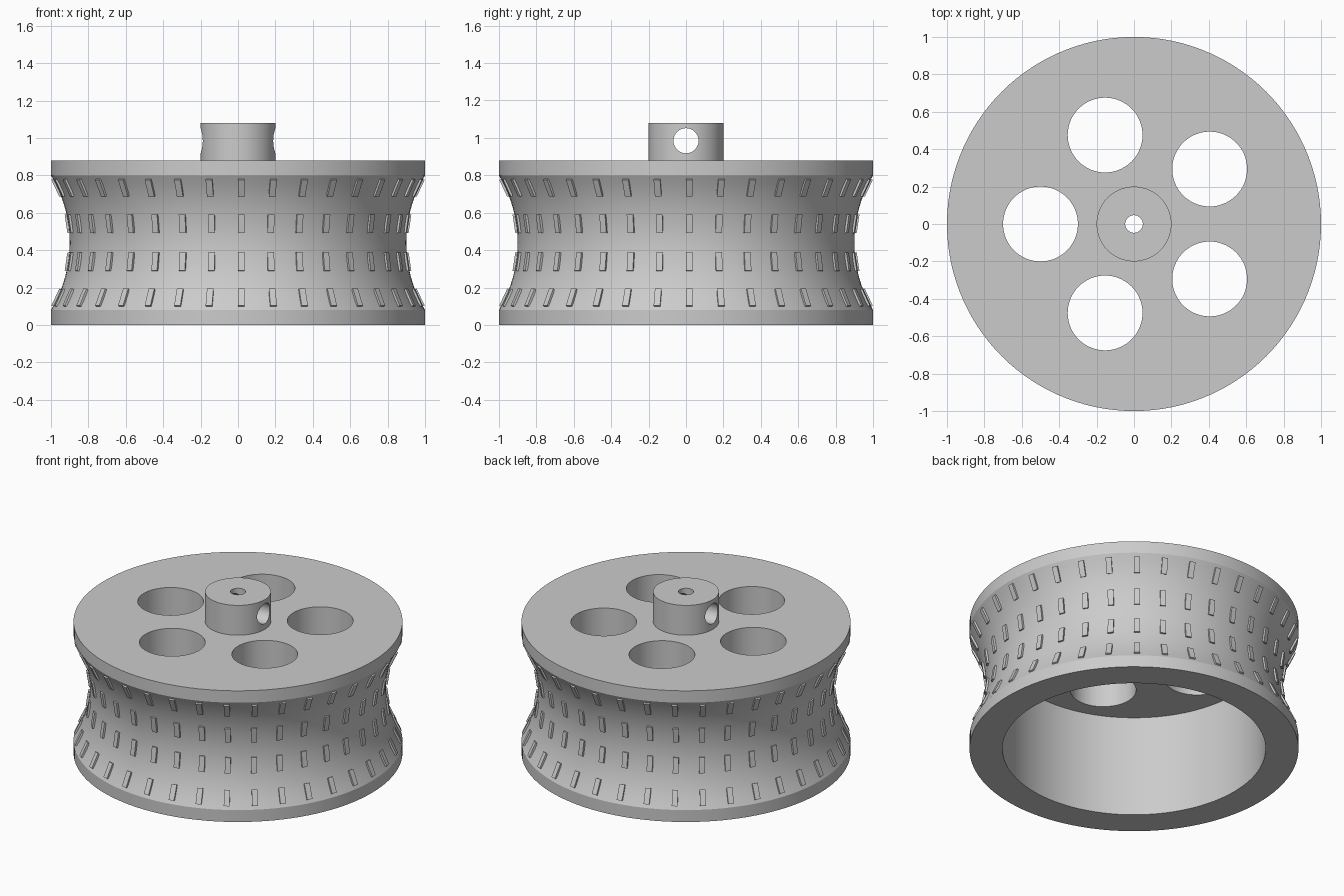
import bpy, bmesh
from math import pi, sin, cos, sqrt, asin, radians
from mathutils import Matrix, Vector

if "Cube" in bpy.data.objects:
    bpy.data.objects.remove(bpy.data.objects["Cube"])

grey = bpy.data.materials.new("grey plastic")
grey.use_nodes = True
GREY = (0.6, 0.6, 0.6, 1)
grey.diffuse_color = GREY
grey.node_tree.nodes["Principled BSDF"].inputs["Base Color"].default_value = GREY

MID_Z, HALF, WAIST = 0.44, 0.36, 0.9      # concave rim
ARC_R = (HALF ** 2 + (1 - WAIST) ** 2) / (2 * (1 - WAIST))


def rim_radius(z):
    return WAIST + ARC_R - sqrt(ARC_R ** 2 - (z - MID_Z) ** 2)


def finish(name, bm):
    bmesh.ops.recalc_face_normals(bm, faces=bm.faces[:])
    mesh = bpy.data.meshes.new(name)
    bm.to_mesh(mesh)
    bm.free()
    mesh.materials.append(grey)
    obj = bpy.data.objects.new(name, mesh)
    bpy.context.collection.objects.link(obj)
    return obj


def activate(obj):
    bpy.ops.object.select_all(action='DESELECT')
    obj.select_set(True)
    bpy.context.view_layer.objects.active = obj


def lathe(name, profile, segments=120):
    bm = bmesh.new()
    rings = []
    for i in range(segments):
        a = 2 * pi * i / segments
        rings.append([bm.verts.new((r * cos(a), r * sin(a), z)) for r, z in profile])
    for i, ring in enumerate(rings):
        nxt = rings[(i + 1) % segments]
        for j in range(len(profile)):
            k = (j + 1) % len(profile)
            bm.faces.new((ring[j], nxt[j], nxt[k], ring[k]))
    return finish(name, bm)


# Wheel body: hollow drum, concave rim, top plate and hub with a bore
steps = 16
arc = [MID_Z - HALF + 2 * HALF * i / steps for i in range(steps + 1)]
profile = [(0.047, 0.68), (0.8, 0.68), (0.8, 0), (1, 0)]
profile += [(rim_radius(z), z) for z in arc]
profile += [(1, 0.88), (0.2, 0.88), (0.2, 1.08), (0.047, 1.08)]
wheel = lathe("wheel_body", profile)

# Five plate holes and the cross hole through the hub
bm = bmesh.new()


def add_cutter(radius, depth, matrix):
    bmesh.ops.create_cone(bm, cap_ends=True, segments=64, radius1=radius,
                          radius2=radius, depth=depth, matrix=matrix)


for i in range(5):
    a = radians(36 + 72 * i)
    add_cutter(0.2, 0.4, Matrix.Translation((0.5 * cos(a), 0.5 * sin(a), 0.78)))
add_cutter(0.067, 0.5, Matrix.Translation((0, 0, 0.985)) @ Matrix.Rotation(pi / 2, 4, 'Y'))
cutter = finish("hole_cutter", bm)
cutter.hide_render = True

activate(wheel)
mod = wheel.modifiers.new("holes", 'BOOLEAN')
mod.operation = 'DIFFERENCE'
mod.solver = 'EXACT'
mod.object = cutter
bpy.ops.object.modifier_apply(modifier=mod.name)
bpy.data.objects.remove(cutter)
activate(wheel)
bpy.ops.object.shade_smooth_by_angle(angle=radians(20))

# Tread bars: four rows lying along the concave rim
WIDTH, LENGTH, SUNK, RAISED = 0.035, 0.1, 0.015, 0.012
bm = bmesh.new()
for offset in (-0.296, -0.102, 0.102, 0.296):
    z = MID_Z + offset
    lean = Matrix.Rotation(asin(offset / ARC_R), 4, 'Y')
    shape = Matrix.Diagonal((SUNK + RAISED, WIDTH, LENGTH, 1))
    shift = Matrix.Translation(((RAISED - SUNK) / 2, WIDTH / 2, 0))
    place = Matrix.Translation((rim_radius(z), 0, z))
    for i in range(36):
        turn = Matrix.Rotation(radians(10 * i), 4, 'Z')
        bmesh.ops.create_cube(bm, size=1, matrix=turn @ place @ lean @ shift @ shape)
finish("tread_bars", bm)
